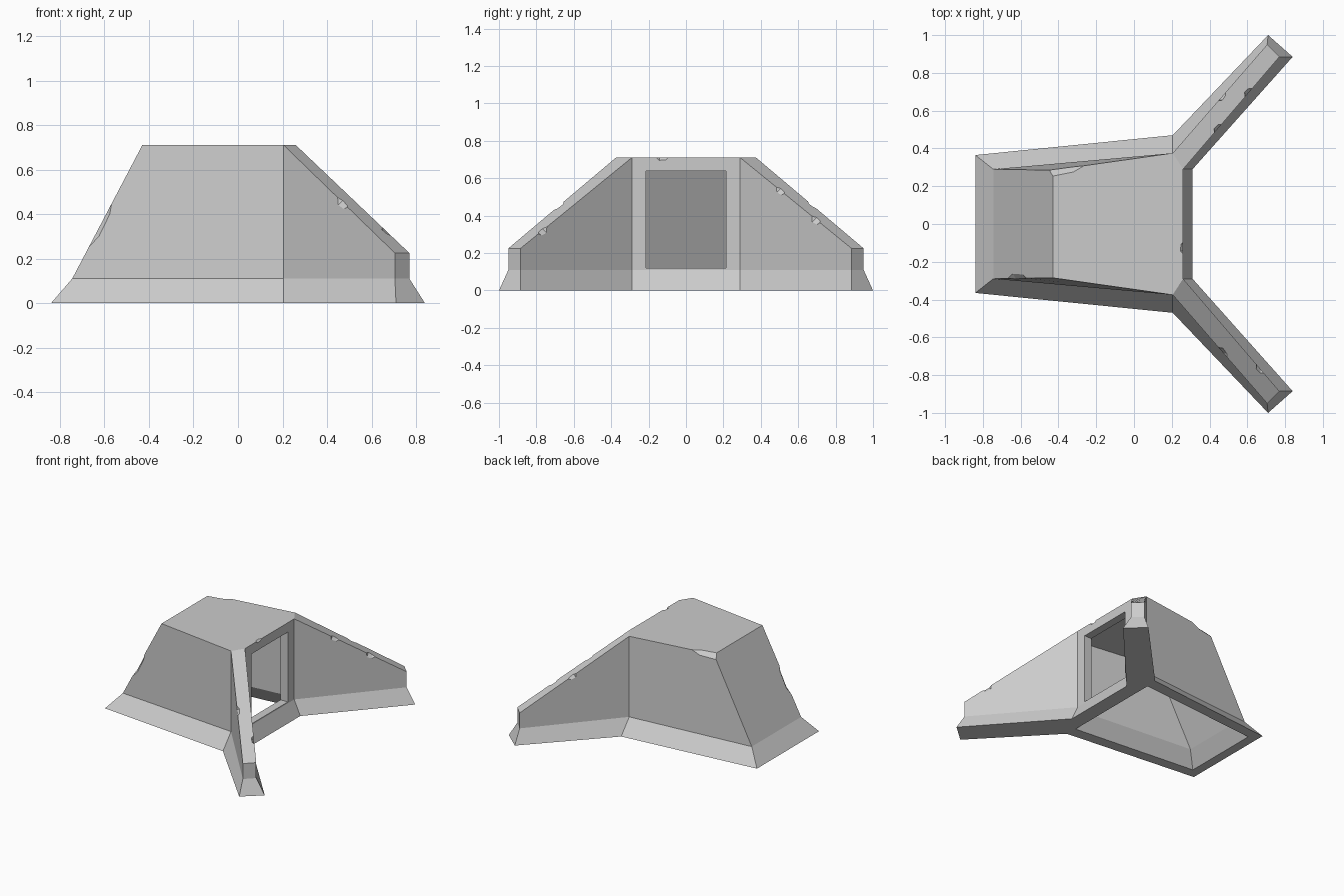
import bpy
from mathutils import Vector

if "Cube" in bpy.data.objects:
    bpy.data.objects.remove(bpy.data.objects["Cube"])


def make_mesh(name, verts, faces):
    me = bpy.data.meshes.new(name)
    me.from_pydata([tuple(v) for v in verts], [], faces)
    ob = bpy.data.objects.new(name, me)
    bpy.context.collection.objects.link(ob)
    bpy.context.view_layer.objects.active = ob
    for o in bpy.context.selected_objects:
        o.select_set(False)
    ob.select_set(True)
    bpy.ops.object.mode_set(mode='EDIT')
    bpy.ops.mesh.select_all(action='SELECT')
    bpy.ops.mesh.normals_make_consistent(inside=False)
    bpy.ops.object.mode_set(mode='OBJECT')
    return ob


def loft(name, half_rings, caps):
    """Mirror half outlines across y = 0, stack them and cap both ends."""
    rings = [h + [(x, -y, z) for x, y, z in reversed(h)] for h in half_rings]
    n = len(rings[0])
    verts = [v for r in rings for v in r]
    faces = [(k * n + i, k * n + (i + 1) % n, (k + 1) * n + (i + 1) % n, (k + 1) * n + i)
             for k in range(len(rings) - 1) for i in range(n)]
    faces.append(tuple(range(n)))
    top = (len(rings) - 1) * n
    faces += [tuple(top + i for i in c) for c in caps]
    return make_mesh(name, verts, faces)


def cut(ob, cutter):
    cutter.hide_render = True
    m = ob.modifiers.new("cut", 'BOOLEAN')
    m.operation = 'DIFFERENCE'
    m.solver = 'EXACT'
    m.object = cutter
    bpy.context.view_layer.objects.active = ob
    bpy.ops.object.modifier_apply(modifier=m.name)
    bpy.data.objects.remove(cutter)


def chip(ob, a, b, f, n, length, depth):
    """Shallow chipped notch at fraction f of edge a-b, n pointing outward."""
    a, b = Vector(a), Vector(b)
    t = (b - a).normalized()
    n = Vector(n)
    n = (n - t * n.dot(t)).normalized()
    s = t.cross(n)
    p = a.lerp(b, f)
    prof = [(-length, .012), (-length * .3, -depth), (length * .4, -depth * .8), (length, .012), (0, .1)]
    verts = [p + t * u + n * v + s * w for w in (-.12, .12) for u, v in prof]
    faces = [(0, 1, 2, 3, 4), (9, 8, 7, 6, 5)]
    faces += [(i, (i + 1) % 5, 5 + (i + 1) % 5, 5 + i) for i in range(5)]
    cut(ob, make_mesh("chip_cutter", verts, faces))


# Concrete shell: flared footing, sloped body and two descending wing walls
foot = [(-.84, .365, 0), (.205, .47, 0), (.71, 1, 0), (.84, .885, 0), (.31, .29, 0)]
plinth = [(-.745, .29, .11), (.205, .375, .11), (.705, .95, .11), (.77, .885, .11), (.26, .29, .11)]
crown = [(-.43, .285, .71), (.205, .375, .71), (.705, .95, .225), (.77, .885, .225), (.26, .29, .71)]
shell = loft("bunker_shell", [foot, plinth, crown],
             [(0, 1, 4, 5, 8, 9), (1, 2, 3, 4), (5, 6, 7, 8)])

# Hollow interior, open at the bottom
cavity = loft("cavity_cutter", [
    [(-.785, .305, -.02), (.2, .395, -.02)],
    [(-.70, .235, .11), (.2, .315, .11)],
    [(-.405, .235, .65), (.2, .315, .65)]], [(0, 1, 2, 3)])
cut(shell, cavity)

# Doorway through the front wall
door = loft("door_cutter", [[(.1, .215, .12), (.4, .215, .12)],
                            [(.1, .215, .64), (.4, .215, .64)]], [(0, 1, 2, 3)])
cut(shell, door)


def flip(p):
    return (p[0], -p[1], p[2])


# Weathered chips along the edges
A, B, C, D, E = crown
chip(shell, B, C, .52, (-.6, .6, .6), .05, .012)
chip(shell, E, D, .68, (.6, -.6, .7), .05, .014)
chip(shell, E, D, .36, (.6, -.6, .7), .05, .012)
chip(shell, flip(B), flip(C), .53, (-.6, -.6, .6), .06, .014)
chip(shell, flip(E), flip(D), .8, (.6, .6, .7), .05, .014)
chip(shell, flip(E), E, .28, (1, 0, 1), .05, .01)
chip(shell, flip(plinth[0]), flip(A), .4, (-.8, -.6, .4), .16, .014)
chip(shell, A, B, .06, (0, .7, .7), .17, .022)
